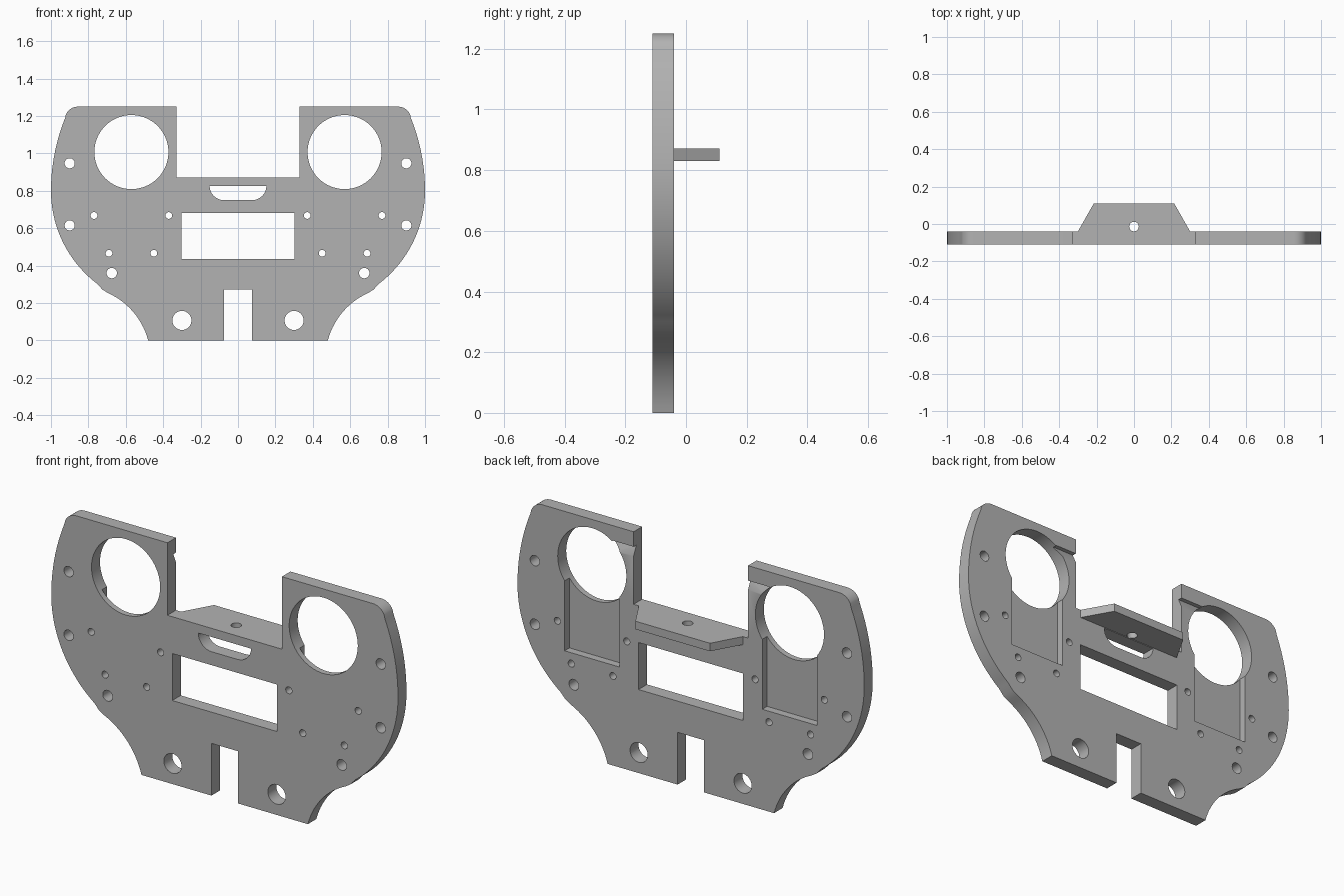
import bpy, bmesh, math

cube = bpy.data.objects.get("Cube")
if cube:
    bpy.data.objects.remove(cube, do_unlink=True)

FRONT, BACK = -0.11, -0.04     # plate faces along y

grey = bpy.data.materials.new("plain grey")
grey.use_nodes = True
colour = (0.45, 0.45, 0.45, 1)
grey.diffuse_color = colour
grey.node_tree.nodes["Principled BSDF"].inputs["Base Color"].default_value = colour


def arc(cx, cz, r, a0, a1, n):
    """Points along an arc, angles in degrees."""
    return [(cx + r * math.cos(math.radians(a0 + (a1 - a0) * i / n)),
             cz + r * math.sin(math.radians(a0 + (a1 - a0) * i / n))) for i in range(n + 1)]


def circle(cx, cz, r, n=32):
    return arc(cx, cz, r, 0, 360, n)[:-1]


def rect(x0, x1, z0, z1):
    return [(x0, z0), (x1, z0), (x1, z1), (x0, z1)]


def mirror(pts):
    return [(-x, z) for x, z in reversed(pts)]


def prism(bm, pts, lo, hi, axis="y"):
    """Extrude a flat profile along y (profile in x, z), z (x, y) or x (y, z)."""
    def place(p, h):
        return {"y": (p[0], h, p[1]), "z": (p[0], p[1], h), "x": (h, p[0], p[1])}[axis]
    a = [bm.verts.new(place(p, lo)) for p in pts]
    b = [bm.verts.new(place(p, hi)) for p in pts]
    bm.faces.new(a)
    bm.faces.new(b[::-1])
    for i in range(len(pts)):
        j = (i + 1) % len(pts)
        bm.faces.new((a[j], a[i], b[i], b[j]))


def make(name, solids):
    bm = bmesh.new()
    for s in solids:
        prism(bm, *s)
    bmesh.ops.recalc_face_normals(bm, faces=bm.faces)
    me = bpy.data.meshes.new(name)
    bm.to_mesh(me)
    bm.free()
    me.materials.append(grey)
    ob = bpy.data.objects.new(name, me)
    bpy.context.collection.objects.link(ob)
    return ob


def activate(ob):
    bpy.ops.object.select_all(action="DESELECT")
    ob.select_set(True)
    bpy.context.view_layer.objects.active = ob


def cut(ob, solids):
    """Subtract the solids from the object, then drop the cutter."""
    cutter = make("cutter", solids)
    cutter.hide_render = True
    mod = ob.modifiers.new("cut", "BOOLEAN")
    mod.operation, mod.solver, mod.object = "DIFFERENCE", "EXACT", cutter
    activate(ob)
    bpy.ops.object.modifier_apply(modifier=mod.name)
    bpy.data.objects.remove(cutter, do_unlink=True)


# Plate outline, one half: bottom slot, concave flank, bulging side, shoulder, top notch
half = [(0.076, 0.272), (0.076, 0.0)]
half += arc(0.855, -0.1, 0.388, 165.1, 114.3, 14)
half += [(0.725, 0.272)]
half += arc(0.376, 0.8, 0.624, -53, 0, 18)
half += arc(-0.04, 0.8, 1.04, 2, 22, 8)
half += arc(0.856, 1.18, 0.07, 24, 90, 8)
half += [(0.33, 1.25), (0.33, 0.872)]
plate = make("plate", [(half + mirror(half), FRONT, BACK)])

# Openings through the plate
through = [rect(-0.302, 0.302, 0.435, 0.68),
           arc(0.075, 0.827, 0.077, 0, -90, 8) + arc(-0.075, 0.827, 0.077, -90, -180, 8)]
holes = [(0.9, 0.947, 0.027), (0.9, 0.615, 0.027), (0.77, 0.668, 0.018),
         (0.37, 0.668, 0.018), (0.69, 0.466, 0.018), (0.45, 0.466, 0.018),
         (0.675, 0.36, 0.028), (0.3, 0.107, 0.051)]
for side in (1, -1):
    through += [circle(side * x, z, r) for x, z, r in holes]
    through.append(circle(side * 0.57, 1.007, 0.198, 64))
cut(plate, [(p, FRONT - 0.1, BACK + 0.1) for p in through])

# Recessed pockets below the big holes, on the back
pocket = rect(0.412, 0.728, 0.523, 1.0)
cut(plate, [(p, -0.08, BACK + 0.1) for p in (pocket, mirror(pocket))])

# Small wedge grooves between the big holes and the top notch
wedge = [(-0.04 + 0.02, 1.08), (-0.062, 1.172), (-0.02, 1.172)]
cut(plate, [(wedge, 0.3, 0.455, "x"), (wedge, -0.455, -0.3, "x")])

# Tapered shelf behind the plate, with its screw hole
shelf = make("shelf", [([(-0.3, BACK), (0.3, BACK), (0.215, 0.11), (-0.215, 0.11)],
                        0.83, 0.872, "z")])
cut(shelf, [(circle(0, -0.014, 0.0255), 0.7, 1.0, "z")])

for ob in (plate, shelf):
    activate(ob)
    bpy.ops.object.shade_smooth_by_angle(angle=math.radians(30))
